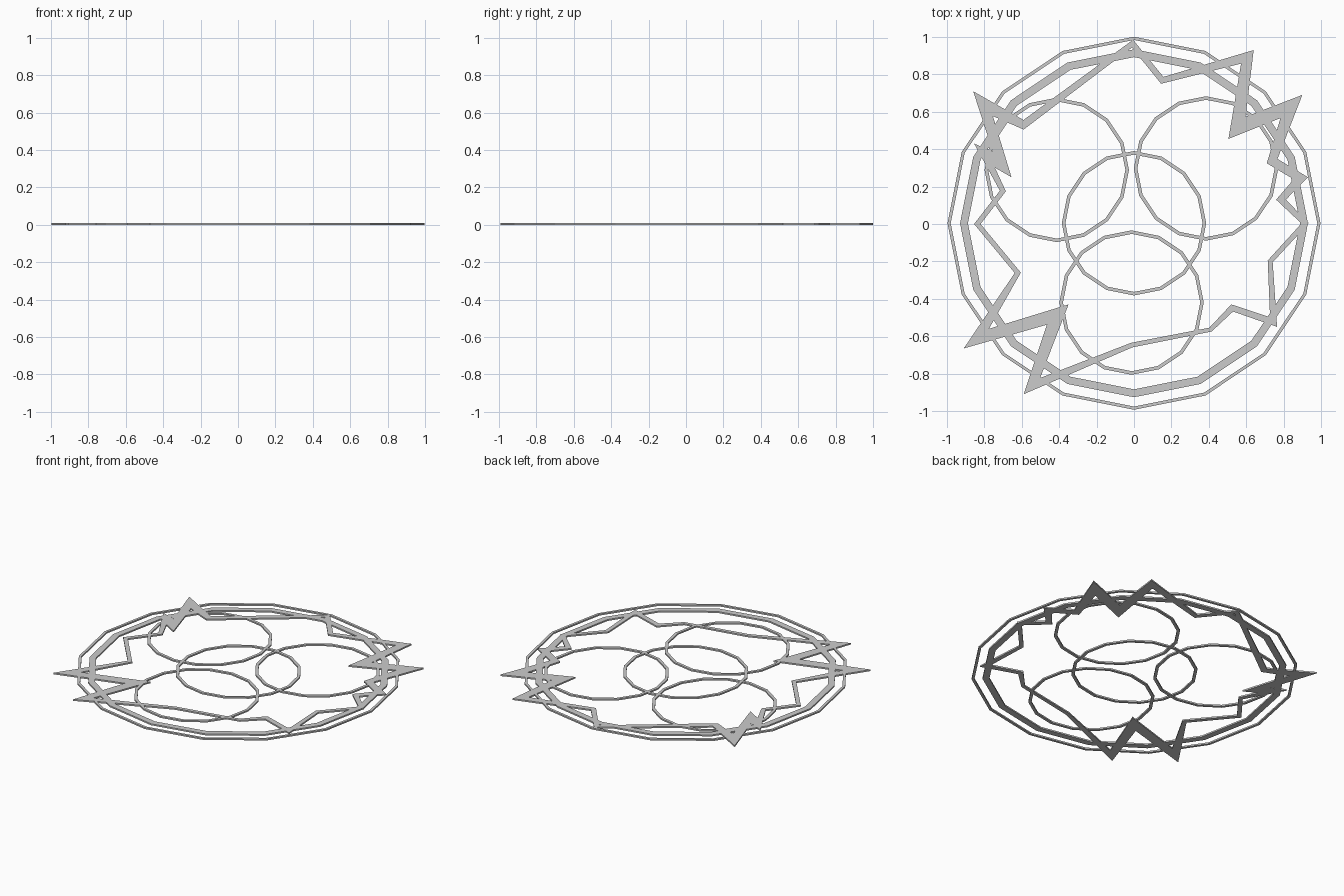
import bpy, bmesh, math
from mathutils import Vector

if "Cube" in bpy.data.objects:
    bpy.data.objects.remove(bpy.data.objects["Cube"])

T = 0.01  # plate thickness


def band(name, left, right):
    """Closed flat band with thickness between two matching outlines."""
    bm = bmesh.new()
    loops = [[bm.verts.new((p[0], p[1], z)) for p in pts]
             for pts, z in ((left, 0), (right, 0), (right, T), (left, T))]
    n = len(left)
    for k in range(4):
        a, b = loops[k], loops[(k + 1) % 4]
        for i in range(n):
            j = (i + 1) % n
            bm.faces.new((a[i], a[j], b[j], b[i]))
    bmesh.ops.recalc_face_normals(bm, faces=bm.faces)
    me = bpy.data.meshes.new(name)
    bm.to_mesh(me)
    bm.free()
    ob = bpy.data.objects.new(name, me)
    bpy.context.collection.objects.link(ob)
    return ob


def ring(name, cx, cy, r_out, r_in, n=16):
    def circle(r):
        return [(cx + r * math.cos(2 * math.pi * i / n),
                 cy + r * math.sin(2 * math.pi * i / n)) for i in range(n)]
    return band(name, circle(r_in), circle(r_out))


# Large concentric rings
ring("outer_ring", 0, 0.004, 0.997, 0.98)
ring("wide_ring", 0, 0.004, 0.93, 0.888)

# Four small rings
for name, x, y in (("centre_ring", 0, 0.004), ("lower_ring", -0.013, -0.42),
                   ("upper_right_ring", 0.385, 0.297), ("upper_left_ring", -0.413, 0.289)):
    ring(name, x, y, 0.386, 0.367)

# Jagged band: corner tip x, y and band width
tips = [
    (0.935, 0.005, .025), (0.76, 0.13, .03), (0.93, 0.25, .035), (0.71, 0.325, .04),
    (0.90, 0.69, .05), (0.505, 0.455, .055), (0.64, 0.93, .045), (0.145, 0.75, .03),
    (-0.005, 0.985, .028), (-0.59, 0.505, .04), (-0.86, 0.71, .06), (-0.655, 0.25, .055),
    (-0.855, 0.43, .04), (-0.685, 0.175, .025), (-0.855, 0.0, .025), (-0.605, -0.26, .025),
    (-0.91, -0.665, .05), (-0.35, -0.43, .055), (-0.59, -0.91, .04), (-0.015, -0.635, .025),
    (0.415, -0.575, .022), (0.52, -0.43, .03), (0.765, -0.55, .03), (0.715, -0.195, .025)]
left, right = [], []
for i, (x, y, w) in enumerate(tips):
    p = Vector((x, y))
    a = (Vector(tips[i - 1][:2]) - p).normalized()
    b = (Vector(tips[(i + 1) % len(tips)][:2]) - p).normalized()
    bis = (a + b).normalized()
    inner = p + bis * min(w / math.sin(a.angle(b) / 2), 0.17)
    left_turn = a.x * b.y - a.y * b.x < 0
    left.append(inner if left_turn else p)
    right.append(p if left_turn else inner)
band("jagged_band", left, right)
